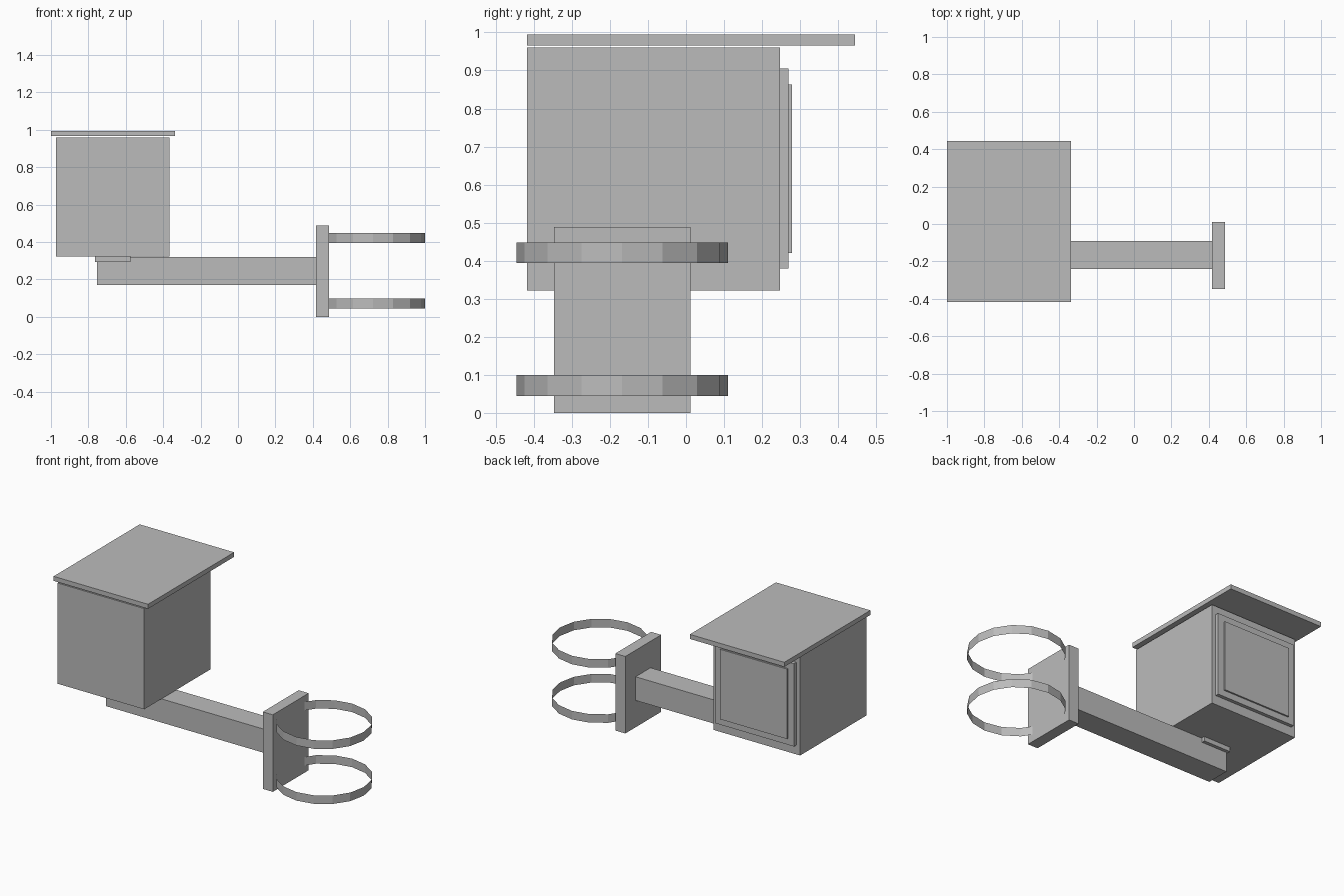
import bpy
import bmesh
from mathutils import Matrix, Vector

cube = bpy.data.objects.get("Cube")
if cube:
    bpy.data.objects.remove(cube, do_unlink=True)

# Single grey finish
grey = bpy.data.materials.new("plain grey")
grey.use_nodes = True
colour = (0.5, 0.5, 0.5, 1)
grey.diffuse_color = colour
grey.node_tree.nodes["Principled BSDF"].inputs["Base Color"].default_value = colour


def add_object(name, bm):
    mesh = bpy.data.meshes.new(name)
    bm.to_mesh(mesh)
    bm.free()
    mesh.materials.append(grey)
    obj = bpy.data.objects.new(name, mesh)
    bpy.context.collection.objects.link(obj)
    return obj


def box(name, x, y, z):
    """Axis-aligned block from (min, max) ranges."""
    low, high = (Vector(corner) for corner in zip(x, y, z))
    bm = bmesh.new()
    bmesh.ops.create_cube(bm, size=1)
    bm.transform(Matrix.Translation((low + high) / 2) @ Matrix.Diagonal(high - low).to_4x4())
    return add_object(name, bm)


def band(name, centre, radius, height):
    """Open, paper-thin strap with flat facets."""
    bm = bmesh.new()
    bmesh.ops.create_cone(bm, cap_ends=False, segments=16, radius1=radius,
                          radius2=radius, depth=height,
                          matrix=Matrix.Translation(centre))
    return add_object(name, bm)


# Cabinet with overhanging roof
box("cabinet", (-0.973, -0.365), (-0.418, 0.247), (0.322, 0.96))
box("roof", (-1, -0.338), (-0.418, 0.444), (0.966, 0.995))

# Stepped door on the back
box("door", (-0.946, -0.392), (0.24, 0.269), (0.38, 0.905))
box("door_panel", (-0.904, -0.434), (0.26, 0.279), (0.42, 0.863))

# Support arm, mounting pad and wall plate
box("arm", (-0.755, 0.43), (-0.241, -0.091), (0.17, 0.32))
box("mounting_pad", (-0.765, -0.575), (-0.262, -0.07), (0.294, 0.324))
box("pole_plate", (0.417, 0.487), (-0.347, 0.012), (0, 0.488))

# Pole straps
for label, z in (("lower", 0.072), ("upper", 0.421)):
    band(label + "_pole_strap", (0.722, -0.168, z), 0.278, 0.054)
